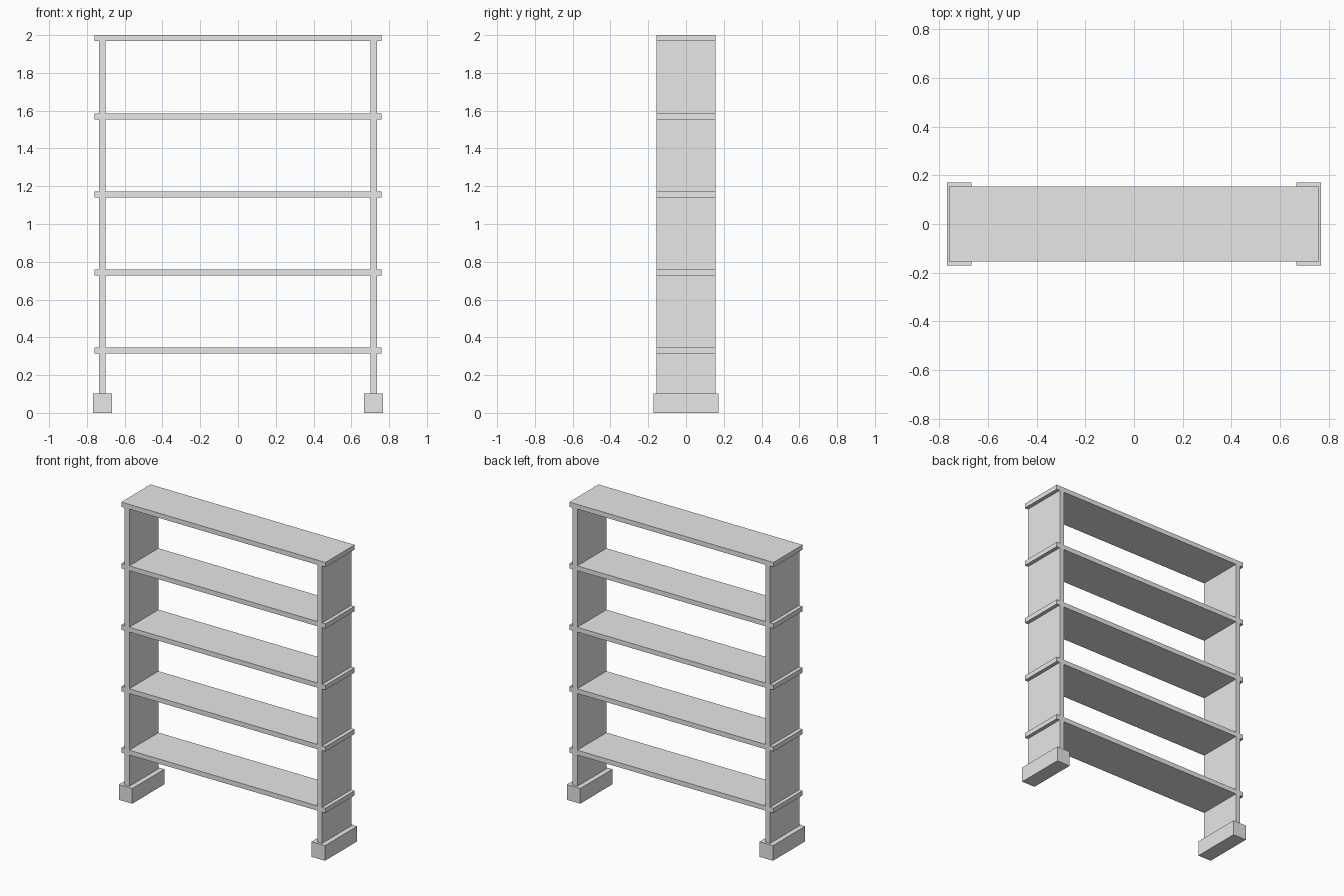
import bpy

# Remove the default cube
cube = bpy.data.objects.get("Cube")
if cube:
    bpy.data.objects.remove(cube, do_unlink=True)

# Single plain material
GREY = (0.8, 0.8, 0.8, 1.0)
grey = bpy.data.materials.new("plain_grey")
grey.use_nodes = True
grey.diffuse_color = GREY
grey.node_tree.nodes["Principled BSDF"].inputs["Base Color"].default_value = GREY


def box(name, x, z_low, z_high, width, depth):
    """Add a box centred on y = 0 that spans z_low to z_high."""
    bpy.ops.mesh.primitive_cube_add(size=1, location=(x, 0, (z_low + z_high) / 2))
    obj = bpy.context.object
    obj.name = name
    obj.scale = (width, depth, z_high - z_low)
    bpy.ops.object.transform_apply(location=False, rotation=False, scale=True)
    obj.data.materials.append(grey)
    return obj


HEIGHT = 2.0
SHELVES = 5
PITCH = 0.4137
THICK = 0.032
DEPTH = 0.31
FOOT_HEIGHT = 0.102
SIDE_X = 0.718

# Shelves, overhanging the uprights at both ends
tops = [HEIGHT - PITCH * i for i in reversed(range(SHELVES))]
for i, top in enumerate(tops, 1):
    box(f"shelf_{i}", 0, top - THICK, top, 1.52, DEPTH)

# Feet and the upright panels standing between the shelves
for side, sign in (("left", 1), ("right", -1)):
    x = sign * SIDE_X
    box(f"{side}_foot", x, 0, FOOT_HEIGHT, 0.1, 0.342)
    low = FOOT_HEIGHT
    for i, top in enumerate(tops, 1):
        box(f"{side}_upright_{i}", x, low, top - THICK, 0.034, DEPTH)
        low = top
